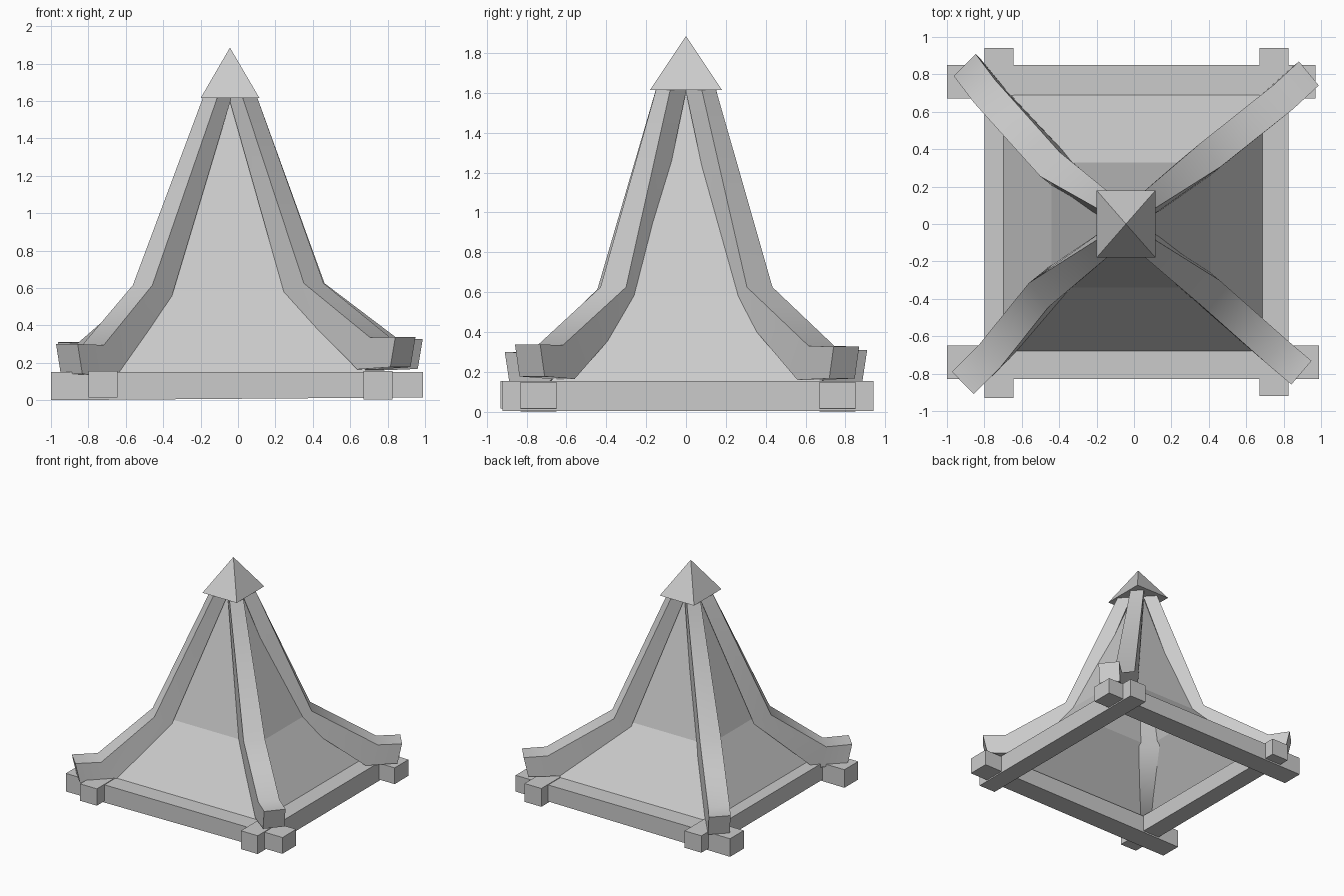
import bpy
from math import radians
from mathutils import Vector

if "Cube" in bpy.data.objects:
    bpy.data.objects.remove(bpy.data.objects["Cube"])


def make(name, verts, faces):
    mesh = bpy.data.meshes.new(name)
    mesh.from_pydata(verts, [], faces)
    mesh.update()
    ob = bpy.data.objects.new(name, mesh)
    bpy.context.collection.objects.link(ob)
    return ob


def square(x0, x1, y0, y1, z):
    return [(x0, y0, z), (x1, y0, z), (x1, y1, z), (x0, y1, z)]


def skin(rings):
    """Quads between consecutive four-point rings."""
    return [(4 * i + j, 4 * i + (j + 1) % 4, 4 * i + 4 + (j + 1) % 4, 4 * i + 4 + j)
            for i in range(rings - 1) for j in range(4)]


def box(name, x0, x1, y0, y1, z0, z1):
    verts = square(x0, x1, y0, y1, z0) + square(x0, x1, y0, y1, z1)
    return make(name, verts, [(3, 2, 1, 0)] + skin(2) + [(4, 5, 6, 7)])


# Base frame of four crossing beams
front = box("front_beam", -1.0, 0.99, -0.83, -0.65, 0.0, 0.15)
back = box("back_beam", -1.0, 0.97, 0.67, 0.85, 0.0, 0.15)
for beam in (front, back):  # underside rises slightly to the right
    for v in beam.data.vertices:
        if v.co.z < 0.1 and v.co.x > 0:
            v.co.z = 0.015
box("left_beam", -0.80, -0.645, -0.93, 0.94, 0.015, 0.155)
box("right_beam", 0.67, 0.825, -0.92, 0.94, 0.003, 0.155)

# Flared roof sheet, open underneath
make("roof",
     square(-0.70, 0.69, -0.68, 0.69, 0.15)
     + square(-0.44, 0.41, -0.34, 0.33, 0.58)
     + square(-0.08, 0.0, -0.04, 0.04, 1.61),
     skin(3))

# Pyramid cap
make("roof_cap",
     square(-0.20, 0.115, -0.18, 0.18, 1.615) + [(-0.043, 0.0, 1.885)],
     [(3, 2, 1, 0), (0, 1, 4), (1, 2, 4), (2, 3, 4), (3, 0, 4)])

# Hip ribs: top centreline from the upturned tip to the cap
RIBS = {
    "front_left_rib": [(-0.915, -0.85, 0.30), (-0.775, -0.71, 0.295),
                       (-0.51, -0.38, 0.615), (-0.15, -0.115, 1.615)],
    "front_right_rib": [(0.895, -0.795, 0.337), (0.76, -0.68, 0.335),
                        (0.405, -0.365, 0.625), (0.065, -0.115, 1.615)],
    "back_right_rib": [(0.935, 0.805, 0.327), (0.80, 0.68, 0.33),
                       (0.41, 0.37, 0.625), (0.065, 0.115, 1.615)],
    "back_left_rib": [(-0.905, 0.85, 0.31), (-0.80, 0.71, 0.305),
                      (-0.45, 0.32, 0.615), (-0.15, 0.115, 1.615)],
}
# Half width, inward shift and drop of the underside at each point
SECTIONS = [(0.083, 0.035, 0.16), (0.083, 0.09, 0.17),
            (0.083, 0.13, 0.07), (0.053, 0.11, 0.0)]

for name, path in RIBS.items():
    verts = []
    for p, (half, inward, drop) in zip(path, SECTIONS):
        p = Vector(p)
        out = Vector((p.x + 0.04, p.y, 0)).normalized()
        side = Vector((-out.y, out.x, 0)) * half
        low = p - out * inward - Vector((0, 0, drop))
        verts += [p + side, p - side, low - side, low + side]
    rib = make(name, verts, [(3, 2, 1, 0)] + skin(4) + [(12, 13, 14, 15)])
    bpy.ops.object.select_all(action='DESELECT')
    rib.select_set(True)
    bpy.context.view_layer.objects.active = rib
    bpy.ops.object.mode_set(mode='EDIT')
    bpy.ops.mesh.select_all(action='SELECT')
    bpy.ops.mesh.normals_make_consistent(inside=False)
    bpy.ops.object.mode_set(mode='OBJECT')
    bpy.ops.object.shade_smooth_by_angle(angle=radians(50))
